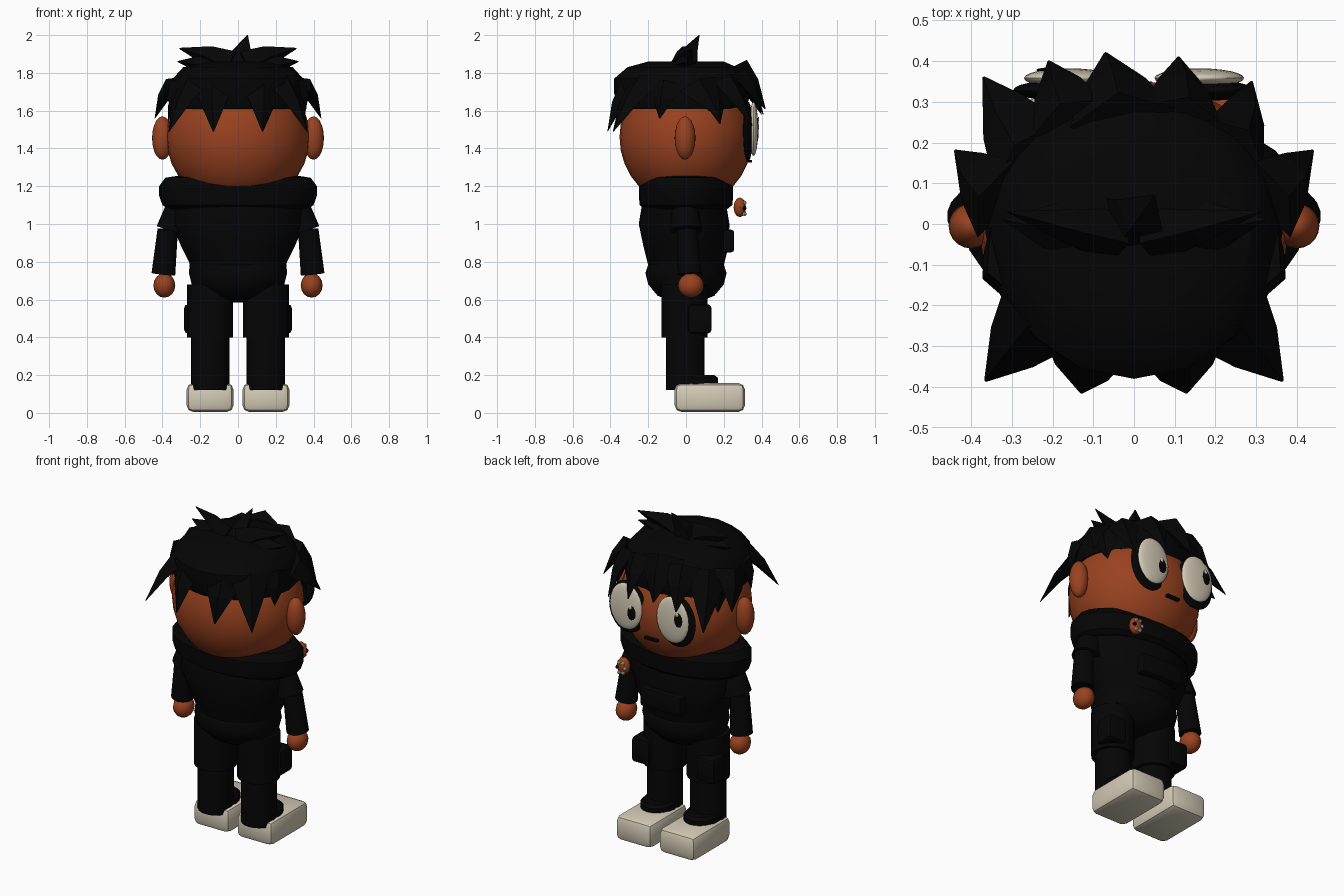
import bpy, bmesh, math
from mathutils import Vector, Matrix

cube = bpy.data.objects.get("Cube")
if cube:
    bpy.data.objects.remove(cube)


def material(name, rgb):
    m = bpy.data.materials.new(name)
    m.use_nodes = True
    m.diffuse_color = (*rgb, 1)
    bsdf = m.node_tree.nodes["Principled BSDF"]
    bsdf.inputs["Base Color"].default_value = (*rgb, 1)
    bsdf.inputs["Roughness"].default_value = 0.8
    return m


BLACK = material("black", (0.0015, 0.0015, 0.0015))
SKIN = material("brown skin", (0.32, 0.054, 0.014))
CREAM = material("cream", (0.66, 0.6, 0.47))


def finish(name, bm, mat, smooth=True):
    bmesh.ops.recalc_face_normals(bm, faces=bm.faces)
    mesh = bpy.data.meshes.new(name)
    bm.to_mesh(mesh)
    bm.free()
    mesh.materials.append(mat)
    ob = bpy.data.objects.new(name, mesh)
    bpy.context.collection.objects.link(ob)
    if smooth:
        bpy.ops.object.select_all(action="DESELECT")
        ob.select_set(True)
        bpy.context.view_layer.objects.active = ob
        bpy.ops.object.shade_smooth_by_angle(angle=math.radians(35))
    return ob


def ball(name, pos, radii, mat, segs=24):
    bm = bmesh.new()
    bmesh.ops.create_uvsphere(bm, u_segments=segs, v_segments=segs // 2, radius=1)
    bmesh.ops.transform(bm, verts=bm.verts,
                        matrix=Matrix.Translation(pos) @ Matrix.Diagonal((*radii, 1)))
    return finish(name, bm, mat)


def box(name, lo, hi, mat, bevel):
    bm = bmesh.new()
    lo, hi = Vector(lo), Vector(hi)
    bmesh.ops.create_cube(bm, size=1)
    bmesh.ops.transform(bm, verts=bm.verts,
                        matrix=Matrix.Translation((lo + hi) / 2) @ Matrix.Diagonal((*(hi - lo), 1)))
    bmesh.ops.bevel(bm, geom=bm.edges[:], offset=bevel, segments=2, profile=0.5, affect="EDGES")
    return finish(name, bm, mat)


def bridge(bm, rings):
    for a, b in zip(rings, rings[1:]):
        n = len(a)
        for i in range(n):
            bm.faces.new((a[i], a[(i + 1) % n], b[(i + 1) % n], b[i]))
    bm.faces.new(rings[0])
    bm.faces.new(rings[-1])


def loft(name, rings, mat, cx=0, n=24):
    """Stacked ellipses, each given as height, x radius, y radius, y centre."""
    bm = bmesh.new()
    loops = []
    for z, rx, ry, cy in rings:
        angles = [2 * math.pi * i / n for i in range(n)]
        loops.append([bm.verts.new((cx + rx * math.cos(a), cy + ry * math.sin(a), z)) for a in angles])
    bridge(bm, loops)
    return finish(name, bm, mat)


def limb(name, p, q, r1, r2, mat):
    p, q = Vector(p), Vector(q)
    bm = bmesh.new()
    turn = (q - p).to_track_quat("Z", "Y").to_matrix().to_4x4()
    bmesh.ops.create_cone(bm, cap_ends=True, segments=16, radius1=r1, radius2=r2, depth=(q - p).length,
                          matrix=Matrix.Translation((p + q) / 2) @ turn)
    return finish(name, bm, mat)


def lock(name, base, tip, width, thick=0.05):
    """Flat pointed tuft of hair, bulging slightly away from the head."""
    base, tip = Vector(base), Vector(tip)
    axis = (tip - base).normalized()
    out = base - Vector((0, 0, 1.5))
    out = (out - axis * out.dot(axis)).normalized()
    side = axis.cross(out)
    bm = bmesh.new()
    loops = []
    for t, k, lift in ((0, 1, 0), (0.45, 0.62, 0.015), (1, 0.03, 0)):
        c = base.lerp(tip, t) + out * lift
        loops.append([bm.verts.new(c + (side * width * u + out * thick * v) * k)
                      for u, v in ((1, 0), (0, 1), (-1, 0), (0, -1))])
    bridge(bm, loops)
    return finish(name, bm, BLACK, False)


# Head and hair cap
ball("head", (0, 0, 1.46), (0.38, 0.352, 0.37), SKIN, 32)
loft("hair_cap", [(1.61, 0.362, 0.335, -0.015), (1.69, 0.365, 0.36, -0.02), (1.77, 0.345, 0.355, -0.025),
                  (1.83, 0.29, 0.29, -0.02), (1.86, 0.15, 0.2, 0)], BLACK, n=16)

# Tufts mirrored on both sides
for s, label in ((1, "left"), (-1, "right")):
    lock(label + "_back_tuft", (s * 0.12, -0.3, 1.74), (s * 0.13, -0.415, 1.49), 0.11)
    lock(label + "_back_corner_tuft", (s * 0.23, -0.22, 1.75), (s * 0.365, -0.385, 1.49), 0.115)
    lock(label + "_rear_side_tuft", (s * 0.315, -0.1, 1.75), (s * 0.35, -0.14, 1.56), 0.1)
    lock(label + "_side_tuft", (s * 0.34, 0.06, 1.74), (s * 0.44, 0.18, 1.56), 0.11)
    lock(label + "_temple_tuft", (s * 0.3, 0.12, 1.73), (s * 0.345, 0.18, 1.53), 0.1)
    lock(label + "_top_tuft", (s * 0.04, -0.03, 1.83), (s * 0.31, 0.03, 1.93), 0.07, 0.09)
    lock(label + "_crown_side_tuft", (s * 0.1, -0.02, 1.81), (s * 0.32, 0.01, 1.86), 0.1, 0.08)

# Fringe and crown
lock("fringe_far_right", (-0.26, 0.17, 1.76), (-0.37, 0.36, 1.48), 0.12)
lock("fringe_right", (-0.16, 0.26, 1.8), (-0.21, 0.4, 1.58), 0.1)
lock("fringe_middle", (-0.03, 0.26, 1.82), (-0.07, 0.42, 1.61), 0.13, 0.08)
lock("fringe_left", (0.12, 0.27, 1.8), (0.11, 0.41, 1.58), 0.1)
lock("fringe_far_left", (0.25, 0.2, 1.77), (0.29, 0.35, 1.52), 0.09)
lock("crown_spike", (0.0, 0.0, 1.82), (0.05, 0.07, 2.0), 0.11, 0.08)

# Ears and eyes
for s, label in ((1, "left"), (-1, "right")):
    ball(label + "_ear", (s * 0.4, -0.005, 1.455), (0.055, 0.055, 0.115), SKIN, 20)
    x = s * 0.16
    z = 1.5 - s * 0.02
    ball(label + "_eye_rim", (x * 1.06, 0.328, 1.488), (0.127, 0.026, 0.16), BLACK)
    ball(label + "_eye", (x, 0.358, 1.503), (0.11, 0.024, 0.143), CREAM)
    ball(label + "_pupil", (x - 0.05, 0.378, z), (0.03, 0.006, 0.045), BLACK, 12)
    ball(label + "_eye_glint", (x - 0.045, 0.384, z + 0.036), (0.011, 0.003, 0.014), CREAM, 8)
box("mouth", (-0.045, 0.325, 1.326), (0.045, 0.35, 1.34), BLACK, 0.003)

# Collar and body
loft("collar", [(1.08, 0.37, 0.22, 0), (1.1, 0.4, 0.245, 0), (1.15, 0.418, 0.25, 0), (1.2, 0.418, 0.25, 0),
                (1.245, 0.385, 0.215, 0), (1.255, 0.32, 0.18, 0)], BLACK)
loft("torso", [(0.78, 0.25, 0.2, 0), (0.88, 0.3, 0.225, 0), (1.0, 0.35, 0.24, -0.01),
               (1.12, 0.35, 0.22, -0.01)], BLACK)
loft("jacket_hem", [(0.585, 0.06, 0.06, 0), (0.62, 0.15, 0.15, 0), (0.68, 0.245, 0.2, 0), (0.74, 0.26, 0.215, 0),
                    (0.8, 0.255, 0.195, 0), (0.82, 0.22, 0.17, 0)], BLACK)
box("chest_pocket", (-0.14, 0.18, 0.85), (0.14, 0.255, 0.97), BLACK, 0.015)

# Arms and legs
for s, label in ((1, "left"), (-1, "right")):
    limb(label + "_upper_arm", (s * 0.3, -0.005, 1.13), (s * 0.35, 0, 0.965), 0.065, 0.084, BLACK)
    limb(label + "_forearm", (s * 0.372, 0.005, 0.97), (s * 0.395, 0.02, 0.735), 0.055, 0.064, BLACK)
    ball(label + "_hand", (s * 0.39, 0.026, 0.675), (0.058, 0.068, 0.065), SKIN, 16)
    cx = s * 0.148
    loft(label + "_thigh", [(0.4, 0.122, 0.122, -0.008), (0.68, 0.122, 0.122, -0.008)], BLACK, cx, 20)
    loft(label + "_shin", [(0.12, 0.102, 0.102, -0.005), (0.42, 0.102, 0.102, -0.005)], BLACK, cx, 20)
    a, b = sorted((s * 0.16, s * 0.285))
    box(label + "_thigh_pocket", (a, 0.01, 0.42), (b, 0.135, 0.575), BLACK, 0.02)
    loft(label + "_shoe_tongue", [(0.14, 0.1, 0.12, 0.05), (0.185, 0.1, 0.12, 0.05),
                                  (0.2, 0.085, 0.1, 0.05)], BLACK, cx, 20)
    box(label + "_shoe", (cx - 0.124, -0.06, 0.005), (cx + 0.124, 0.312, 0.158), CREAM, 0.035)

# Spotted charm beside the collar
charm = Vector((0.228, 0.285, 1.088))
ball("charm", charm, (0.042, 0.033, 0.052), SKIN, 12)
for i in range(6):
    a = 2 * math.pi * i / 6
    ball("charm_spot", charm + Vector((0.026 * math.cos(a), 0.024, 0.034 * math.sin(a) - 0.005)),
         (0.012, 0.012, 0.012), CREAM if i else BLACK, 8)
